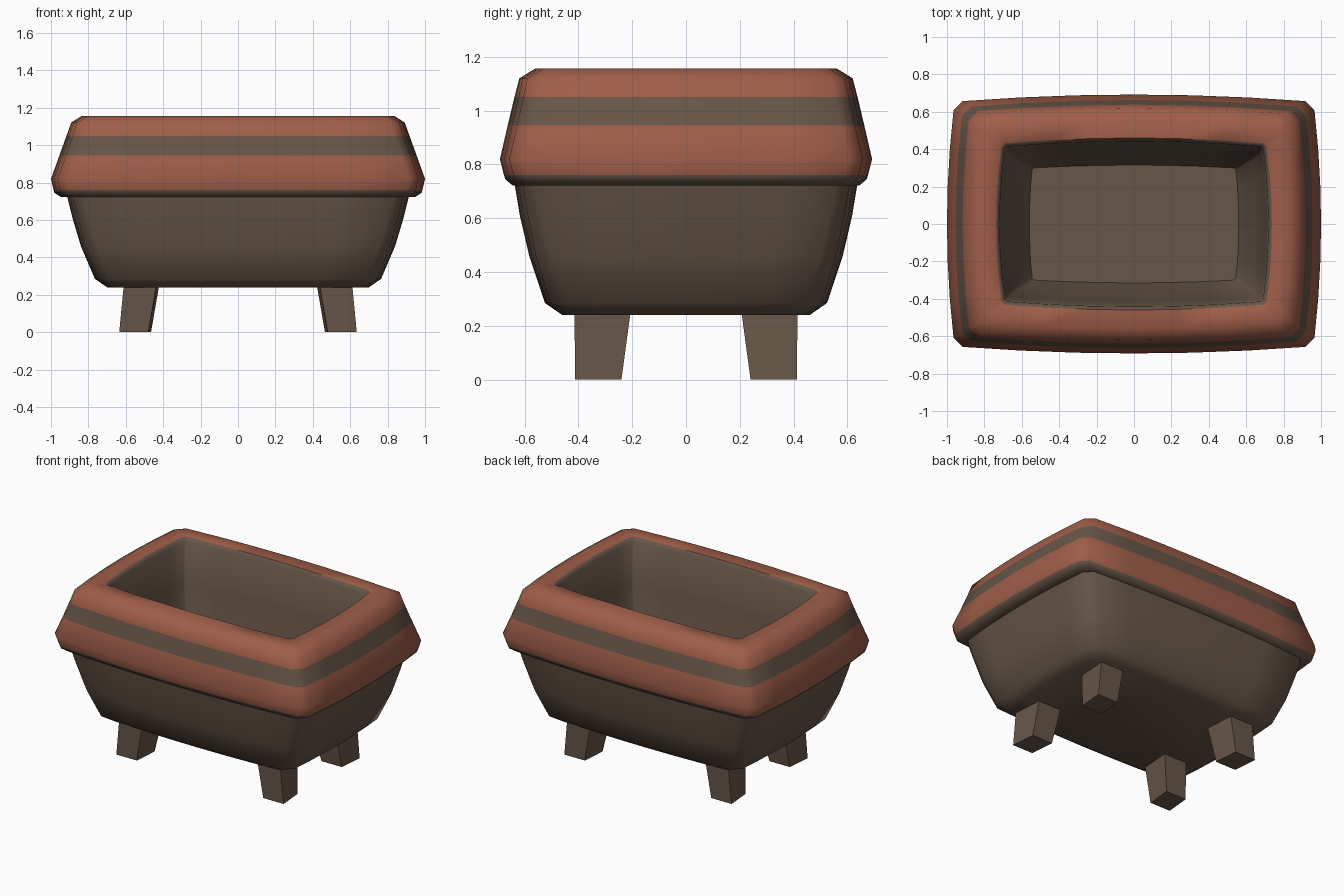
import bpy, bmesh, math

if "Cube" in bpy.data.objects:
    bpy.data.objects.remove(bpy.data.objects["Cube"])


def material(name, rgb):
    m = bpy.data.materials.new(name)
    m.diffuse_color = (*rgb, 1)
    m.use_nodes = True
    m.node_tree.nodes["Principled BSDF"].inputs["Base Color"].default_value = m.diffuse_color
    return m


STONE = material("brown stone", (0.137, 0.092, 0.064))
CLAY = material("red clay", (0.35, 0.112, 0.066))


def ring(hx, hy, z, ch, bulge):
    """Chamfered rectangle whose four sides bow outwards by bulge."""
    steps = 6
    pts = []
    ex, ey = hx - bulge, hy - bulge
    for side in range(4):
        for i in range(steps + 1):
            t = -1 + 2 * i / steps
            b = bulge * (1 - t * t)
            if side == 0:
                p = (ex + b, t * (ey - ch))
            elif side == 1:
                p = (-t * (ex - ch), ey + b)
            elif side == 2:
                p = (-ex - b, -t * (ey - ch))
            else:
                p = (t * (ex - ch), -ey - b)
            pts.append((*p, z))
    return pts


def finish(name, bm, angle):
    bmesh.ops.recalc_face_normals(bm, faces=bm.faces[:])
    me = bpy.data.meshes.new(name)
    bm.to_mesh(me)
    bm.free()
    me.materials.append(STONE)
    me.materials.append(CLAY)
    ob = bpy.data.objects.new(name, me)
    bpy.context.collection.objects.link(ob)
    bpy.ops.object.select_all(action='DESELECT')
    ob.select_set(True)
    bpy.context.view_layer.objects.active = ob
    bpy.ops.object.shade_smooth_by_angle(angle=math.radians(angle))
    return ob


def skin(name, rows, cap):
    """Bridge a stack of rings; row = hx, hy, z, chamfer, bulge, material of band above."""
    bm = bmesh.new()
    loops = [[bm.verts.new(p) for p in ring(*r[:5])] for r in rows]
    for a, b, r in zip(loops, loops[1:], rows):
        n = len(a)
        for i in range(n):
            j = (i + 1) % n
            bm.faces.new((a[i], a[j], b[j], b[i])).material_index = r[5]
    bm.faces.new(loops[cap])
    return finish(name, bm, 50)


# lower bowl
skin("bowl", [
    (0.70, 0.46, 0.24, 0.06, 0.02, 0),
    (0.765, 0.525, 0.285, 0.06, 0.02, 0),
    (0.84, 0.583, 0.46, 0.06, 0.025, 0),
    (0.885, 0.618, 0.61, 0.055, 0.03, 0),
    (0.915, 0.638, 0.73, 0.05, 0.03, 0),
], 0)

# striped rim, lip and hollow inside (ends at the inner floor)
rim = skin("rim_and_basin", [
    (0.90, 0.62, 0.722, 0.05, 0.03, 0),
    (0.945, 0.645, 0.722, 0.05, 0.035, 0),
    (0.982, 0.672, 0.745, 0.05, 0.035, 0),
    (0.986, 0.677, 0.76, 0.05, 0.035, 1),
    (1.0, 0.692, 0.82, 0.05, 0.035, 1),
    (0.955, 0.663, 0.945, 0.05, 0.035, 0),
    (0.917, 0.638, 1.05, 0.05, 0.033, 1),
    (0.892, 0.62, 1.12, 0.05, 0.03, 1),
    (0.835, 0.56, 1.157, 0.045, 0.03, 1),
    (0.737, 0.46, 1.157, 0.02, 0.028, 0),
    (0.718, 0.442, 1.135, 0.01, 0.028, 0),
    (0.705, 0.415, 0.85, 0.01, 0.025, 0),
    (0.65, 0.37, 0.55, 0.01, 0.02, 0),
    (0.56, 0.315, 0.33, 0.01, 0.015, 0),
], -1)

# four tapered feet
for sx, xn in ((-1, "left"), (1, "right")):
    for sy, yn in ((-1, "front"), (1, "back")):
        bm = bmesh.new()
        low = [(0.465, 0.24), (0.62, 0.24), (0.635, 0.412), (0.48, 0.412)]
        high = [(0.42, 0.205), (0.595, 0.205), (0.61, 0.415), (0.435, 0.415)]
        a = [bm.verts.new((sx * x, sy * y, 0)) for x, y in low]
        b = [bm.verts.new((sx * x, sy * y, 0.26)) for x, y in high]
        bm.faces.new(a)
        bm.faces.new(b)
        for i in range(4):
            j = (i + 1) % 4
            bm.faces.new((a[i], a[j], b[j], b[i]))
        finish(yn + "_" + xn + "_foot", bm, 30)
